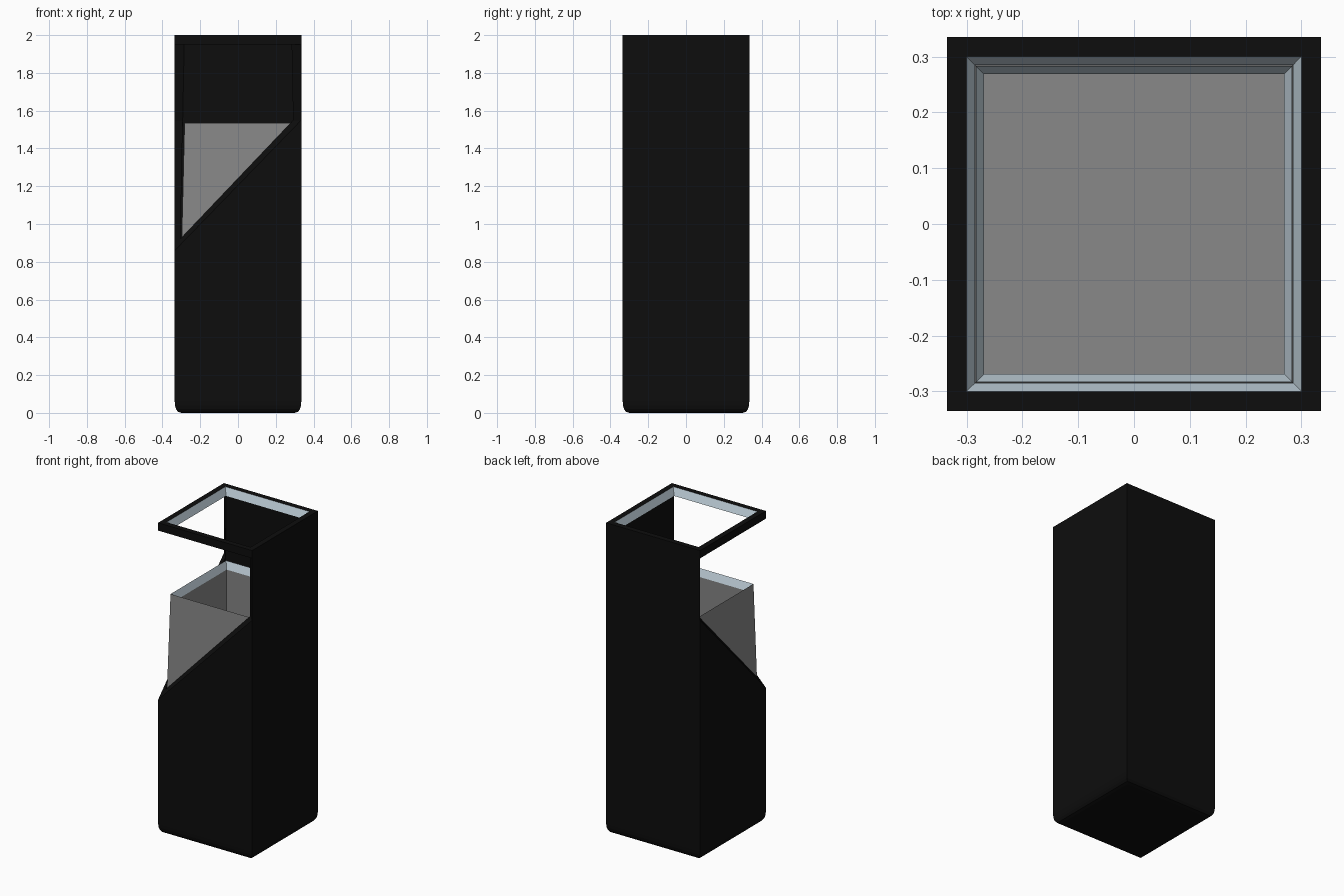
import bpy
import bmesh

if "Cube" in bpy.data.objects:
    bpy.data.objects.remove(bpy.data.objects["Cube"])


def material(name, colour):
    mat = bpy.data.materials.new(name)
    mat.use_nodes = True
    mat.diffuse_color = (*colour, 1)
    mat.node_tree.nodes["Principled BSDF"].inputs["Base Color"].default_value = (*colour, 1)
    return mat


BLACK = material("black", (0.004, 0.004, 0.004))
GREY = material("liner grey", (0.25, 0.25, 0.25))
BLUE = material("pale blue trim", (0.62, 0.74, 0.82))


def make_object(name, bm, mats):
    bmesh.ops.recalc_face_normals(bm, faces=bm.faces)
    mesh = bpy.data.meshes.new(name)
    bm.to_mesh(mesh)
    bm.free()
    for mat in mats:
        mesh.materials.append(mat)
    obj = bpy.data.objects.new(name, mesh)
    bpy.context.collection.objects.link(obj)
    return obj


def square_loft(name, profile, mats, trim_band):
    """Skin square rings given as (half width, height), capped at both ends."""
    bm = bmesh.new()
    corners = ((-1, -1), (1, -1), (1, 1), (-1, 1))
    rings = [[bm.verts.new((x * h, y * h, z)) for x, y in corners] for h, z in profile]
    for band, (a, b) in enumerate(zip(rings, rings[1:])):
        for i in range(4):
            j = (i + 1) % 4
            face = bm.faces.new((a[i], a[j], b[j], b[i]))
            face.material_index = int(band == trim_band)
    bm.faces.new(rings[0])
    bm.faces.new(rings[-1])
    return make_object(name, bm, mats)


# Outer housing: rounded base, bevelled top rim, hollow inside
housing_profile = [(0.3, 0), (0.318, 0.006), (0.328, 0.02), (0.333, 0.038), (0.335, 0.06),
                   (0.335, 2), (0.3, 2), (0.285, 1.95), (0.322, 0.045)]
housing = square_loft("housing", housing_profile, (BLACK, BLUE), 6)

# Corner opening: wedge with a sloping floor, bounded by the diagonal
bm = bmesh.new()
wedge = ((-0.5, 0.499), (-0.5, -0.5), (0.499, -0.5))
low = [bm.verts.new((x, y, 1.55 + 1.03 * (x + y))) for x, y in wedge]
high = [bm.verts.new((x, y, 1.95)) for x, y in wedge]
bm.faces.new(low)
bm.faces.new(high)
for i in range(3):
    j = (i + 1) % 3
    bm.faces.new((low[i], low[j], high[j], high[i]))
cutter = make_object("opening_cutter", bm, (BLACK,))
cutter.hide_render = True

cut = housing.modifiers.new("corner opening", "BOOLEAN")
cut.operation = "DIFFERENCE"
cut.solver = "EXACT"
cut.object = cutter
bpy.context.view_layer.objects.active = housing
bpy.ops.object.modifier_apply(modifier=cut.name)
bpy.data.objects.remove(cutter)

# Removable liner with a sloped inner lip
liner_profile = [(0.319, 0.05), (0.283, 1.535), (0.269, 1.485), (0.306, 0.065)]
square_loft("liner", liner_profile, (GREY, BLUE), 1)
